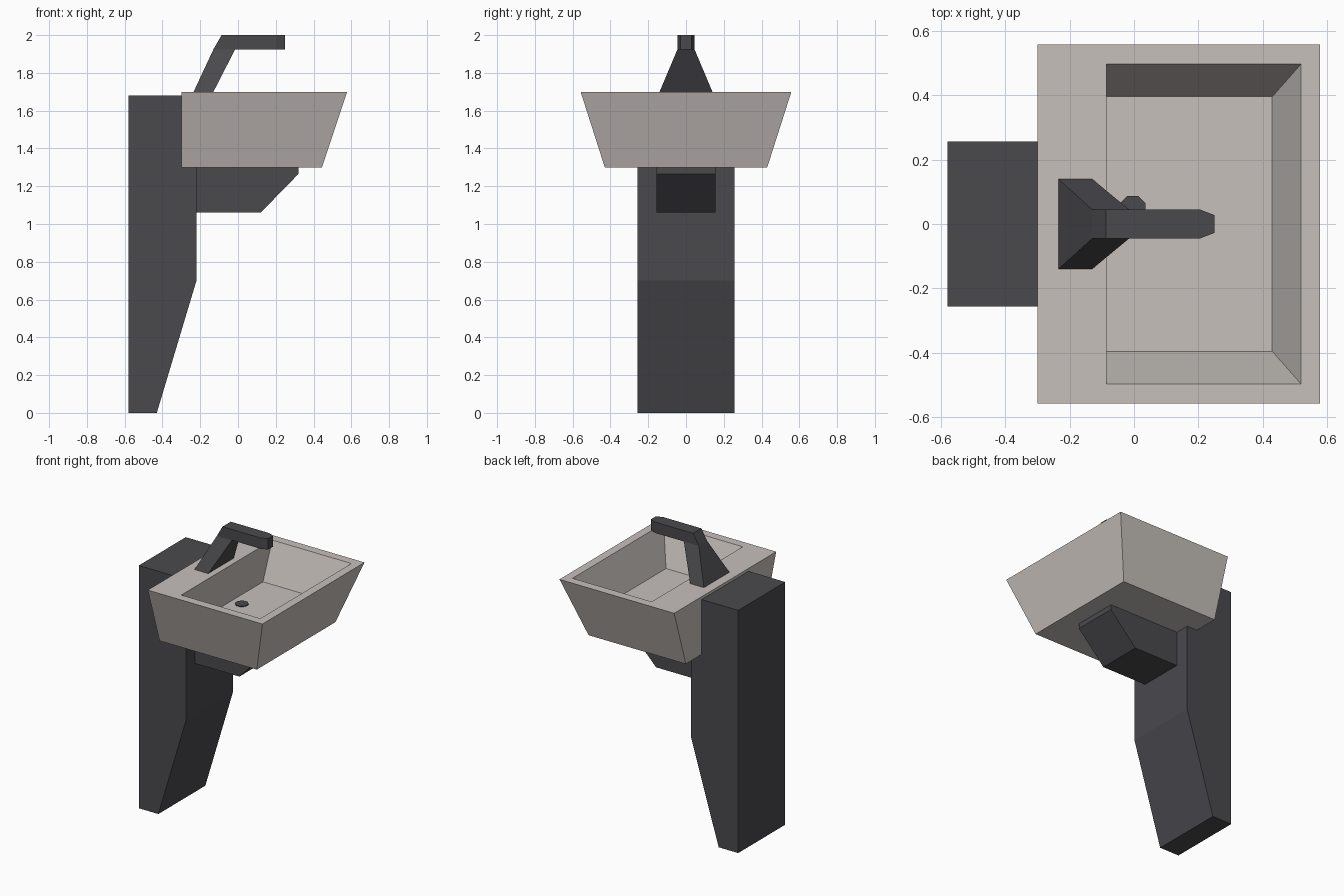
import bpy, bmesh, math

if "Cube" in bpy.data.objects:
    bpy.data.objects.remove(bpy.data.objects["Cube"])


def material(name, rgb):
    m = bpy.data.materials.new(name)
    m.diffuse_color = (*rgb, 1)
    m.use_nodes = True
    m.node_tree.nodes["Principled BSDF"].inputs["Base Color"].default_value = m.diffuse_color
    return m


DARK = material("charcoal metal", (0.068, 0.068, 0.076))
STONE = material("pale ceramic", (0.57, 0.53, 0.50))


def finish(bm, name, mat):
    bmesh.ops.remove_doubles(bm, verts=bm.verts[:], dist=1e-5)
    bmesh.ops.recalc_face_normals(bm, faces=bm.faces[:])
    me = bpy.data.meshes.new(name)
    bm.to_mesh(me)
    bm.free()
    me.materials.append(mat)
    ob = bpy.data.objects.new(name, me)
    bpy.context.scene.collection.objects.link(ob)
    return ob


def loft(name, rings, mat):
    """Skin a list of equal-length point rings and cap both ends."""
    bm = bmesh.new()
    rows = [[bm.verts.new(p) for p in r] for r in rings]
    n = len(rows[0])
    for a, b in zip(rows, rows[1:]):
        for i in range(n):
            j = (i + 1) % n
            bm.faces.new((a[i], a[j], b[j], b[i]))
    bm.faces.new(rows[0])
    bm.faces.new(rows[-1])
    return finish(bm, name, mat)


def extrude_y(name, profile, half, mat):
    return loft(name, [[(x, y, z) for x, z in profile] for y in (-half, half)], mat)


def rect(x0, x1, half, z):
    return [(x0, -half, z), (x1, -half, z), (x1, half, z), (x0, half, z)]


def section(x0, z0, x1, z1, half):
    return [(x0, -half, z0), (x1, -half, z1), (x1, half, z1), (x0, half, z0)]


# pedestal tapering to the foot
extrude_y("pedestal", [(-0.58, 0), (-0.43, 0), (-0.22, 0.7), (-0.22, 1.68), (-0.58, 1.68)],
          0.257, DARK)

# pipe housing under the basin
extrude_y("pipe_housing", [(-0.24, 1.06), (0.12, 1.06), (0.32, 1.265), (0.32, 1.31), (-0.24, 1.31)],
          0.156, DARK)

# basin: outer shell, rim, inner walls and floor in one skin
loft("basin", [rect(-0.3, 0.445, 0.43, 1.3), rect(-0.3, 0.578, 0.558, 1.7),
               rect(-0.086, 0.52, 0.498, 1.7), rect(-0.086, 0.43, 0.396, 1.45)], STONE)

# faucet: flared foot, elbow and straight spout with a chamfered tip
loft("faucet", [section(-0.235, 1.7, -0.13, 1.7, 0.14),
                section(-0.13, 1.925, -0.015, 1.925, 0.045),
                section(-0.087, 2.0, -0.015, 1.925, 0.045),
                section(0.205, 2.0, 0.205, 1.925, 0.045),
                section(0.25, 2.0, 0.25, 1.925, 0.028)], DARK)

# drain disc on the basin floor
disc = [(-0.004 + 0.043 * math.cos(a), 0.048 + 0.043 * math.sin(a))
        for a in (math.pi / 8 + i * math.pi / 4 for i in range(8))]
loft("drain", [[(x, y, z) for x, y in disc] for z in (1.445, 1.456)], DARK)
